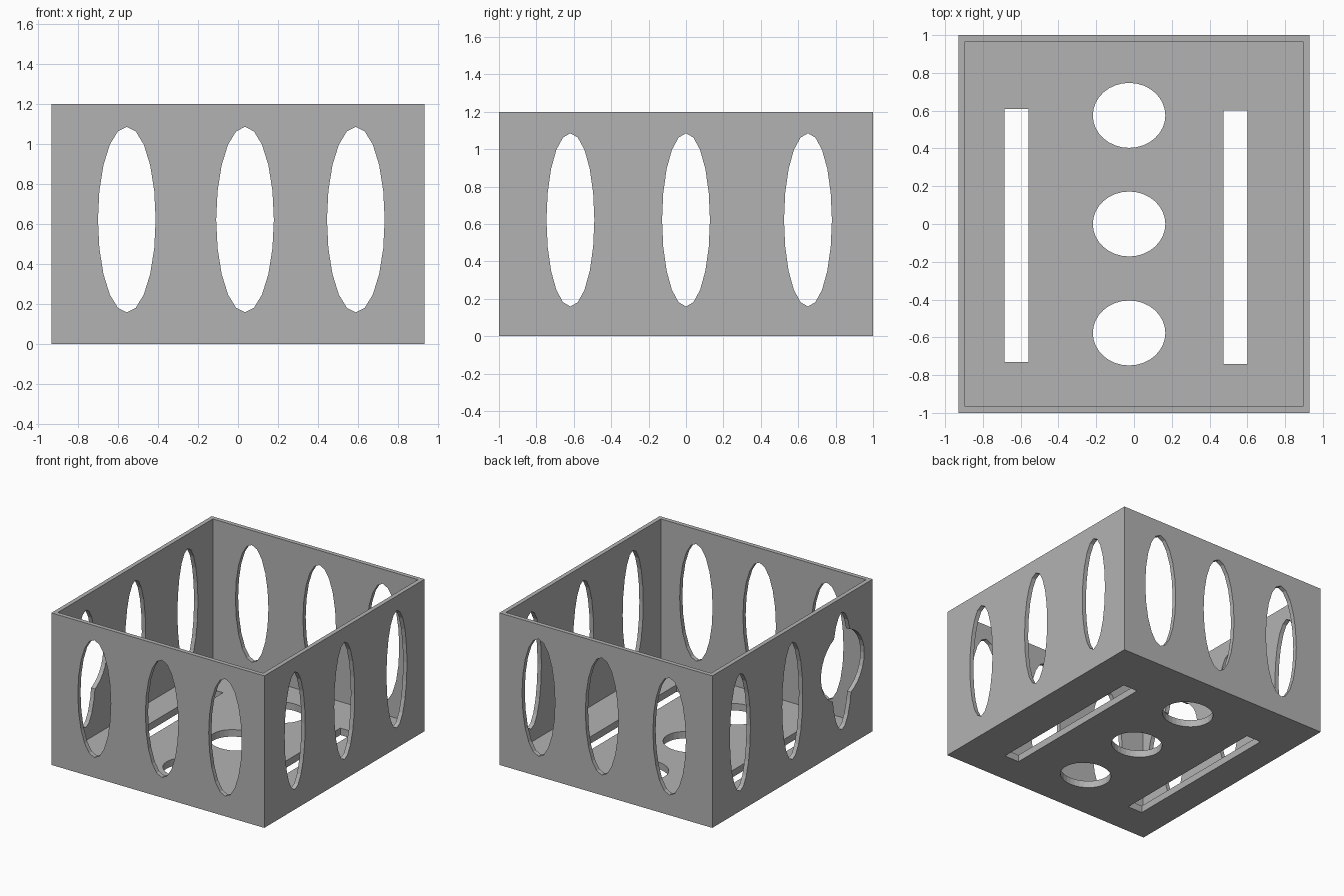
import bpy
from math import radians

cube = bpy.data.objects.get("Cube")
if cube:
    bpy.data.objects.remove(cube, do_unlink=True)

W, D, H = 1.86, 2.0, 1.2      # outer size
WALL, FLOOR = 0.034, 0.055

grey = bpy.data.materials.new("plain grey")
grey.use_nodes = True
grey.diffuse_color = (0.45, 0.45, 0.45, 1)
grey.node_tree.nodes["Principled BSDF"].inputs["Base Color"].default_value = (0.45, 0.45, 0.45, 1)


def box(name, size, loc):
    bpy.ops.mesh.primitive_cube_add(size=1, location=loc)
    ob = bpy.context.object
    ob.name, ob.scale = name, size
    bpy.ops.object.transform_apply(location=True, rotation=True, scale=True)
    return ob


def tube(name, rx, ry, length, loc, rot=(0, 0, 0), sides=20):
    bpy.ops.mesh.primitive_cylinder_add(vertices=sides, radius=1, depth=1)
    ob = bpy.context.object
    ob.name, ob.scale, ob.location = name, (rx, ry, length), loc
    ob.rotation_euler = [radians(a) for a in rot]
    bpy.ops.object.transform_apply(location=True, rotation=True, scale=True)
    return ob


# Open box
crate = box("open_box", (W, D, H), (0, 0, H / 2))
crate.data.materials.append(grey)
cutters = [box("cavity_cutter", (W - 2 * WALL, D - 2 * WALL, H), (0, 0, H / 2 + FLOOR))]

# Tall oval openings through front and back walls
for x in (-0.555, 0.035, 0.588):
    cutters.append(tube("front_oval_cutter", 0.144, 0.463, 3, (x, 0, 0.622), (90, 0, 0)))

# Tall oval openings through both side walls
for y in (-0.618, 0, 0.652):
    cutters.append(tube("side_oval_cutter", 0.463, 0.128, 3, (0, y, 0.622), (0, 90, 0)))

# Extra round opening in one side wall
cutters.append(tube("round_cutter", 0.27, 0.27, 0.4, (-W / 2, -0.625, 0.66), (0, 90, 0), 32))

# Round floor holes and long floor slots
for y in (-0.577, 0, 0.575):
    cutters.append(tube("floor_hole_cutter", 0.192, 0.172, 0.4, (-0.026, y, 0), sides=32))
for x, y in ((-0.622, -0.06), (0.538, -0.07)):
    cutters.append(box("slot_cutter", (0.128, 1.34, 0.4), (x, y, 0)))

# Cut everything, bake the result and drop the cutters
for c in cutters:
    mod = crate.modifiers.new(c.name, "BOOLEAN")
    mod.operation, mod.solver, mod.object = "DIFFERENCE", "EXACT", c
bpy.context.view_layer.update()
baked = bpy.data.meshes.new_from_object(crate.evaluated_get(bpy.context.evaluated_depsgraph_get()))
crate.modifiers.clear()
crate.data = baked
baked.materials.clear()
baked.materials.append(grey)
for p in baked.polygons:
    p.material_index = 0
    p.use_smooth = False
for c in cutters:
    bpy.data.objects.remove(c, do_unlink=True)
